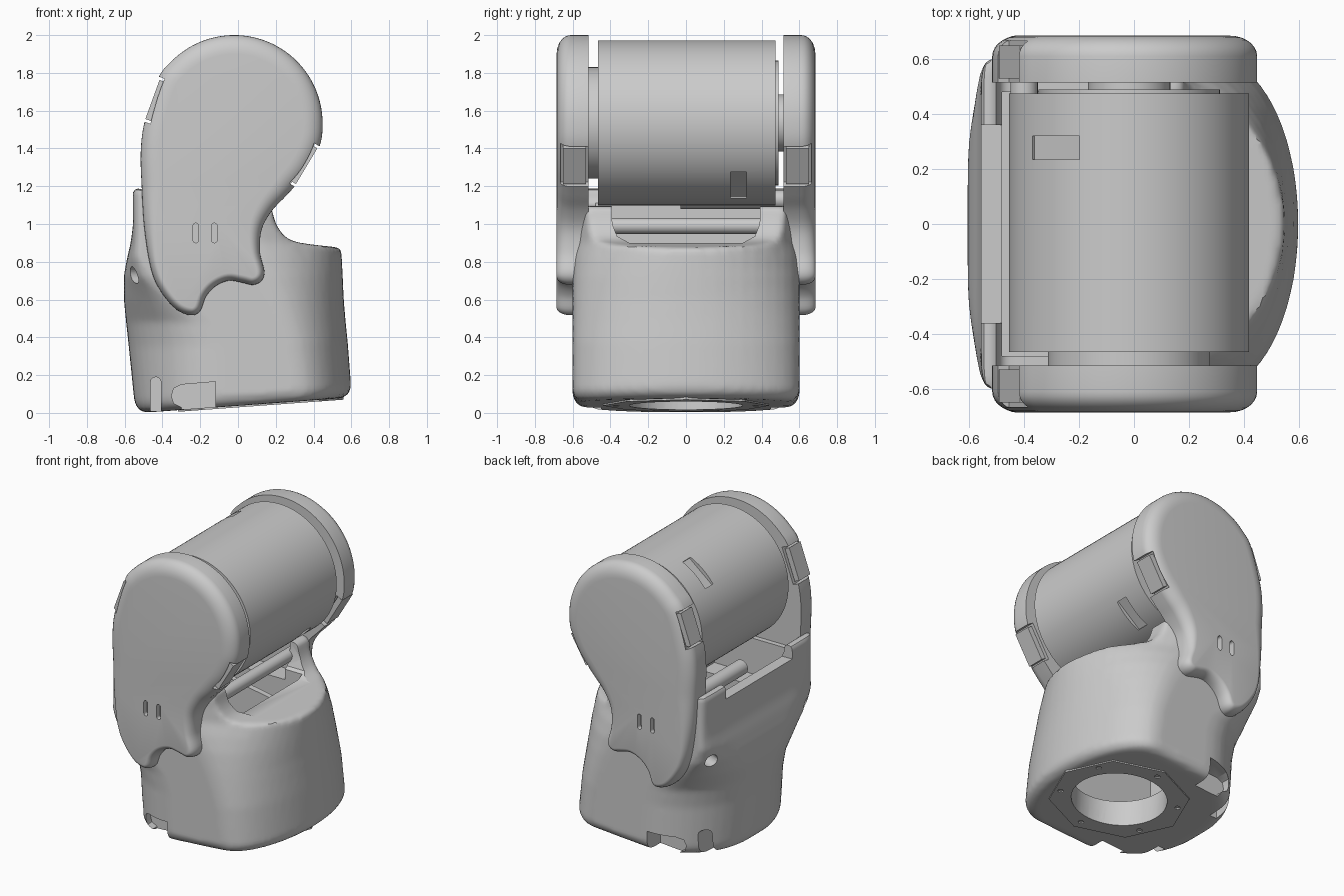
import bpy, bmesh, math
from mathutils import Vector

if "Cube" in bpy.data.objects:
    bpy.data.objects.remove(bpy.data.objects["Cube"], do_unlink=True)

grey = bpy.data.materials.new("plain grey")
grey.use_nodes = True
grey.diffuse_color = (0.6, 0.6, 0.6, 1)
grey.node_tree.nodes["Principled BSDF"].inputs["Base Color"].default_value = (0.6, 0.6, 0.6, 1)
parts = []


def loft(name, rings, keep=True):
    """Skin equal-length closed rings and cap both ends."""
    bm = bmesh.new()
    rows = [[bm.verts.new(p) for p in ring] for ring in rings]
    n = len(rows[0])
    for a, b in zip(rows, rows[1:]):
        for i in range(n):
            j = (i + 1) % n
            bm.faces.new((a[i], a[j], b[j], b[i]))
    bm.faces.new(rows[0])
    bm.faces.new(rows[-1])
    bmesh.ops.recalc_face_normals(bm, faces=bm.faces)
    me = bpy.data.meshes.new(name)
    bm.to_mesh(me)
    bm.free()
    me.materials.append(grey)
    ob = bpy.data.objects.new(name, me)
    bpy.context.scene.collection.objects.link(ob)
    if keep:
        parts.append(ob)
    return ob


def prism(name, outline, a, b, axis="y", keep=True):
    place = (lambda u, v, d: (u, d, v)) if axis == "y" else (lambda u, v, d: (d, u, v))
    return loft(name, [[place(u, v, d) for u, v in outline] for d in (a, b)], keep)


def rod(name, p0, p1, r, n=32, keep=True):
    p0, p1 = Vector(p0), Vector(p1)
    q = (p1 - p0).to_track_quat("Z", "Y")
    ring = [q @ Vector((r * math.cos(t), r * math.sin(t), 0))
            for t in (math.tau * i / n for i in range(n))]
    return loft(name, [[p + v for v in ring] for p in (p0, p1)], keep)


def rect(cx, cz, angle, length, depth, shift=0):
    """Rectangle whose depth points along angle (degrees), moved by shift that way."""
    t = math.radians(angle)
    out = Vector((math.cos(t), math.sin(t)))
    d, l = out * depth / 2, Vector((-out.y, out.x)) * length / 2
    c = Vector((cx, cz)) + out * shift
    return [c - d - l, c + d - l, c + d + l, c - d + l]


def capsule(cx, z0, z1, r):
    pts = []
    for start, z in ((0, z1 - r), (180, z0 + r)):
        for k in range(7):
            t = math.radians(start + 30 * k)
            pts.append((cx + r * math.cos(t), z + r * math.sin(t)))
    return pts


def apply_mod(ob, kind, **props):
    m = ob.modifiers.new("step", kind)
    for key, value in props.items():
        setattr(m, key, value)
    bpy.context.view_layer.objects.active = ob
    bpy.ops.object.modifier_apply(modifier=m.name)


def cut(ob, cutter, op="DIFFERENCE", drop=True):
    cutter.hide_render = True
    apply_mod(ob, "BOOLEAN", object=cutter, operation=op, solver="EXACT")
    if drop:
        bpy.data.objects.remove(cutter, do_unlink=True)


def smooth_loop(pts, steps):
    """Closed Catmull-Rom curve through the points."""
    out, n = [], len(pts)
    for i in range(n):
        a, b, c, d = (Vector(pts[(i + k) % n]) for k in (-1, 0, 1, 2))
        for s in range(steps):
            t = s / steps
            out.append(0.5 * (2 * b + (c - a) * t + (2 * a - 5 * b + 4 * c - d) * t ** 2
                              + (3 * b - a - 3 * c + d) * t ** 3))
    return out


# Base shell: rounded plan sections, tilted towards the foot, trimmed by the side profile
SLOPE = 0.073


def section(z, x0, x1, nose, rx, ry, inset=0):
    half, k = [], 12
    x0, x1, w = x0 + inset, x1 - inset, 0.6 - inset
    for i in range(k + 1):
        t = math.pi / 2 * i / k
        half.append((nose + (x1 - nose) * math.cos(t), w * math.sin(t)))
    for i in range(k + 1):
        t = math.pi / 2 * (1 + i / k)
        half.append((x0 + rx + rx * math.cos(t), w - ry + ry * math.sin(t)))
    outline = half + [(x, -y) for x, y in half[:0:-1]]
    tilt = SLOPE * max(0, 1 - z / 0.5)
    return [(x, y, z + tilt * (x + 0.54)) for x, y in outline]


body = loft("base_shell", [section(*s) for s in (
    (-0.002, -0.545, 0.6, 0.30, 0.45, 0.5, 0.05),
    (0.015, -0.545, 0.6, 0.30, 0.45, 0.5, 0.02),
    (0.055, -0.548, 0.6, 0.30, 0.46, 0.55, 0),
    (0.35, -0.578, 0.581, 0.26, 0.48, 0.58),
    (0.48, -0.592, 0.57, 0.22, 0.45, 0.56),
    (0.6, -0.604, 0.56, 0.17, 0.3, 0.48),
    (0.72, -0.605, 0.555, 0.1, 0.14, 0.4),
    (0.82, -0.587, 0.55, 0.0, 0.06, 0.32),
    (0.9, -0.568, 0.545, -0.12, 0.04, 0.25),
    (1.0, -0.555, 0.535, -0.15, 0.03, 0.1),
    (1.3, -0.56, 0.52, -0.15, 0.03, 0.1))])
side = [(-0.7, -0.2), (0.7, -0.2), (0.7, 0.865), (0.54, 0.875), (0.4, 0.89), (0.3, 0.905), (0.25, 0.93),
        (0.21, 0.98), (0.19, 1.03), (0.175, 1.095), (-0.49, 1.095), (-0.5, 1.19), (-0.7, 1.19)]
cut(body, prism("trim", side, -0.8, 0.8, keep=False), "INTERSECT")
apply_mod(body, "REMESH", mode="VOXEL", voxel_size=0.02)
apply_mod(body, "SMOOTH", factor=0.5, iterations=5)

# Hollow inside, front saddle and back panel notch
lower = [(-0.42, 0.2), (0.3, 0.2), (0.3, 0.8), (0.25, 0.86), (0.25, 1.3), (-0.42, 1.3)]
upper = [(-0.48, 0.85), (0.12, 0.85), (0.12, 1.3), (-0.48, 1.3)]
cut(body, prism("lower_cavity", lower, -0.34, 0.34, keep=False))
cut(body, prism("upper_cavity", upper, -0.48, 0.48, keep=False))
saddle = [(0.4, 1.3), (0.39, 1.0), (0.365, 0.935), (0.3, 0.9)]
saddle += [(-y, z) for y, z in reversed(saddle)]
cut(body, prism("saddle", saddle, -0.4, 0.4, "x", keep=False))
cut(body, prism("notch", [(-0.36, 1.1), (0.36, 1.1), (0.36, 1.3), (-0.36, 1.3)], -0.7, -0.4, "x", keep=False))

# Cable slots, side pockets and screw holes low on both sides
pocket = [(-0.12, -0.1), (-0.12, 0.165), (-0.3, 0.15), (-0.34, 0.13), (-0.352, 0.09), (-0.34, 0.05),
          (-0.3, 0.03), (-0.3, -0.1)]
for s in (1, -1):
    cut(body, prism("slot", capsule(-0.435, -0.1, 0.19, 0.028), s * 0.25, s * 0.7, keep=False))
    cut(body, prism("pocket", pocket, s * 0.45, s * 0.7, keep=False))
    cut(body, rod("hole", (-0.7, s * 0.57, 0.73), (-0.45, s * 0.47, 0.73), 0.045, 20, False))

# Tilted mounting plate with centre opening and screw holes
down = Vector((SLOPE, 0, -1)).normalized()
centre = Vector((0.12, 0, 0.05))
plate = rod("mounting_plate", centre - down * 0.03, centre + down * 0.012, 0.44, 8)
opening = rod("opening", centre - down * 0.3, centre + down * 0.1, 0.3, 48, False)
cut(body, opening, drop=False)
cut(plate, opening)
for i in range(6):
    t = math.tau * (i + 0.5) / 6
    p = centre + Vector((0.37 * math.cos(t), 0.37 * math.sin(t), 0.027 * math.cos(t)))
    cut(plate, rod("screw_hole", p - down * 0.1, p + down * 0.1, 0.018, 12, False))

# Cross bars and ribs inside the shell
rod("cross_bar", (0.1, -0.5, 0.99), (0.1, 0.5, 0.99), 0.042)
rod("rear_bar", (-0.4, -0.03, 1.13), (-0.4, 0.53, 1.13), 0.05)
for y in (-0.2, 0.2):
    prism("inner_rib", [(-0.43, 0.6), (0.31, 0.6), (0.31, 0.75), (-0.43, 0.88)], y - 0.02, y + 0.02)

# Drum with two recessed windows
AX, AZ, R = -0.018, 1.535, 0.437
drum = rod("drum", (AX, -0.465, AZ), (AX, 0.475, AZ), R, 96)
for a in (129, -51):
    t = math.radians(a)
    window = rect(AX + R * math.cos(t), AZ + R * math.sin(t), a, 0.22, 0.05)
    cut(drum, prism("window", window, 0.235, 0.32, keep=False))
for name, y0, y1, r in (("drum_flange", 0.46, 0.49, 0.33), ("drum_hub", 0.46, 0.53, 0.15),
                        ("front_drum_hub", -0.53, -0.46, 0.295)):
    rod(name, (AX, y0, AZ), (AX, y1, AZ), r, 64)

# Side arms: round head flowing into a two-lobed foot
outline = [(-0.02 + 0.468 * math.cos(math.radians(a)), 1.532 + 0.468 * math.sin(math.radians(a)))
           for a in range(-15, 160, 15)]
outline += [(-0.495, 1.54), (-0.515, 1.38), (-0.51, 1.2), (-0.495, 0.97), (-0.46, 0.76), (-0.41, 0.645),
            (-0.33, 0.55), (-0.25, 0.517), (-0.2, 0.54), (-0.17, 0.615), (-0.12, 0.67), (-0.05, 0.7),
            (0.02, 0.69), (0.08, 0.678), (0.125, 0.7), (0.14, 0.75), (0.117, 0.85), (0.125, 0.97),
            (0.18, 1.07), (0.26, 1.155), (0.36, 1.27)]
edge = smooth_loop(outline, 5)
inward = []
for i, p in enumerate(edge):
    t = (edge[(i + 1) % len(edge)] - edge[i - 1]).normalized()
    width = 0.04 + 0.06 * min(1, max(0, (p.y - 0.8) / 0.4))
    inward.append(Vector((-t.y, t.x)) * width)

for s, label in ((1, "back"), (-1, "front")):
    rings = [[(p.x, s * 0.515, p.y) for p in edge]]
    for k in range(8):
        t = math.pi / 2 * k / 7
        y = s * (0.61 + 0.075 * math.sin(t))
        rings.append([(q.x, y, q.y) for q in (p + v * (1 - math.cos(t)) for p, v in zip(edge, inward))])
    arm = loft(label + "_arm", rings)
    for x in (-0.223, -0.125):
        cut(arm, prism("vent", capsule(x, 0.9, 1.005, 0.015), s * 0.65, s * 0.75, keep=False))
    # Clip notches in the rim, each filled by a nearly flush latch
    for x, z, a in ((-0.455, 1.66, 160), (0.365, 1.305, -31)):
        cut(arm, prism("clip_notch", rect(x, z, a, 0.25, 0.09), s * 0.5, s * 0.665, keep=False))
        prism("latch", rect(x, z, a, 0.22, 0.036, -0.02), s * 0.53, s * 0.65)

# Shading
bpy.ops.object.select_all(action="DESELECT")
for ob in parts:
    ob.select_set(True)
bpy.context.view_layer.objects.active = body
bpy.ops.object.shade_smooth_by_angle(angle=math.radians(35))
